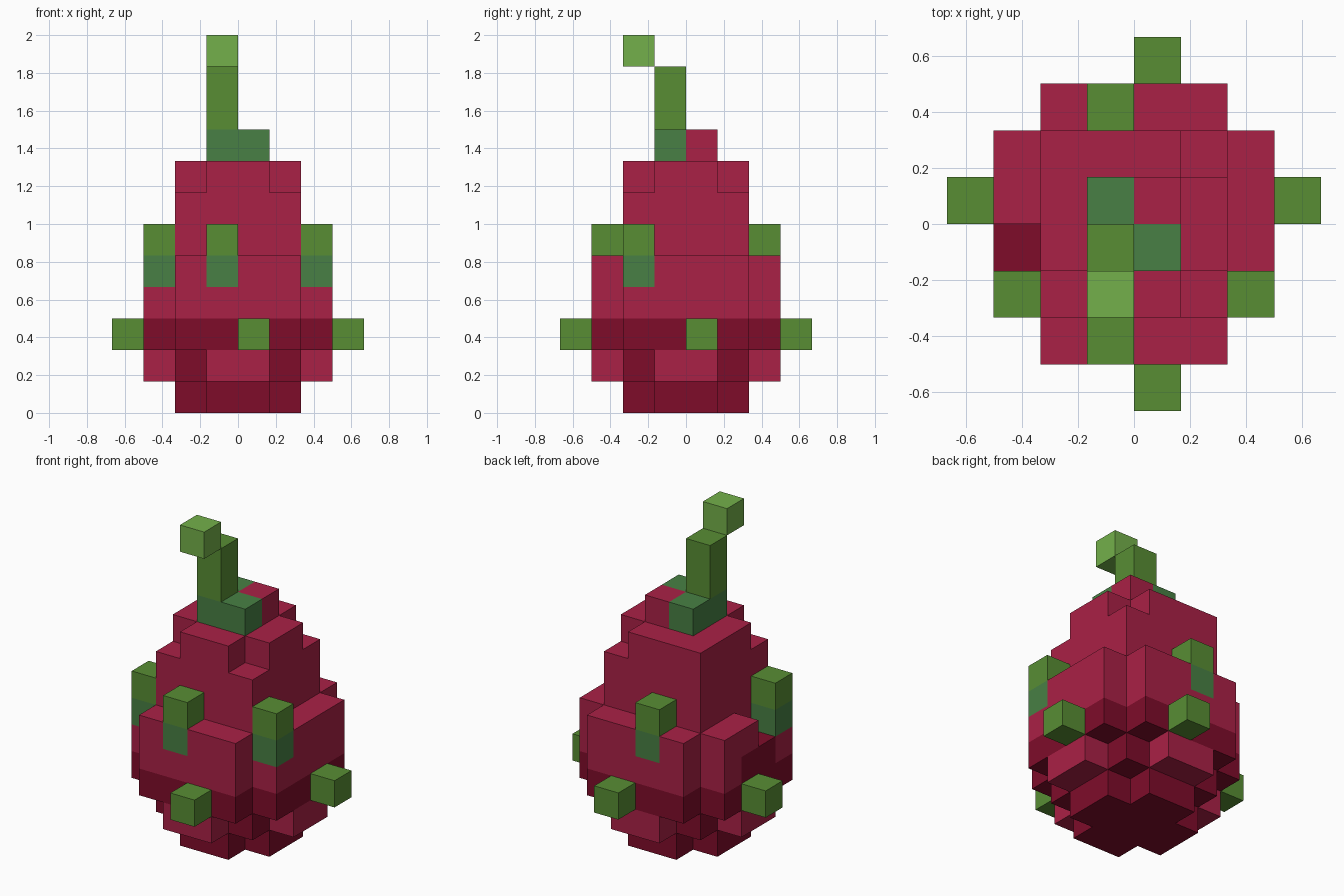
import bpy, bmesh, math
from mathutils import Vector

if "Cube" in bpy.data.objects:
    bpy.data.objects.remove(bpy.data.objects["Cube"])

U = 1 / 6  # edge length of one block


def material(name, rgb):
    m = bpy.data.materials.new(name)
    m.diffuse_color = (*rgb, 1)
    m.use_nodes = True
    m.node_tree.nodes["Principled BSDF"].inputs["Base Color"].default_value = m.diffuse_color
    return m


RED = material("red skin", (0.402, 0.015, 0.061))
DARK = material("dark red skin", (0.212, 0.0037, 0.023))
GREEN = material("leaf green", (0.098, 0.270, 0.034))
TEAL = material("deep green", (0.065, 0.216, 0.058))
LIGHT = material("light green", (0.174, 0.434, 0.069))


def block(x0, x1, y0, y1, z):
    return {(x, y, z) for x in range(x0, x1 + 1) for y in range(y0, y1 + 1)}


def plus(r, z):
    """Square layer of half width r with its four corners cut off."""
    return block(-r, r - 1, 1 - r, r - 2, z) | block(1 - r, r - 2, -r, r - 1, z)


parts = {}


def part(name, cells, mat):
    parts.setdefault(name, {}).update({c: mat for c in cells})


# Fruit body, from the base up
part("fruit_body", plus(2, 0) | plus(3, 2), DARK)
part("fruit_body", plus(3, 3) | plus(3, 4), RED)
part("fruit_body", block(-3, 2, -1, 0, 1) | block(-1, 0, -3, 2, 1), RED)
part("fruit_body", block(-2, 1, -2, 1, 1), DARK)
for z in (5, 6):
    part("fruit_body", block(-2, 1, -2, 1, z), RED)
part("fruit_body", plus(2, 7) | {(-2, 1, 7)} | {(0, 0, 8)}, RED)

# Dent on the left side
part("fruit_body", block(-3, -3, -1, 0, 3), DARK)
del parts["fruit_body"][(-3, -1, 4)]

# Upper scales standing on deep green roots
for i, (x, y) in enumerate([(-3, -2), (2, -2), (-1, -3), (-1, 2)]):
    parts["fruit_body"].pop((x, y, 4), None)
    part(f"upper_scale_{i + 1}", {(x, y, 4)}, TEAL)
    part(f"upper_scale_{i + 1}", {(x, y, 5)}, GREEN)

# Lower scales sticking out sideways
for i, (x, y) in enumerate([(0, -4), (0, 3), (-4, 0), (3, 0)]):
    part(f"lower_scale_{i + 1}", {(x, y, 2)}, GREEN)

# Stem with its collar and tip
part("stem_collar", {(-1, -1, 8), (0, -1, 8), (-1, 0, 8)}, TEAL)
part("stem", {(-1, -1, 9), (-1, -1, 10)}, GREEN)
part("stem_tip", {(-1, -2, 11)}, LIGHT)

occupied = {c for cells in parts.values() for c in cells}


def build(name, cells):
    """Make the exposed block faces of one part and merge the flat ones."""
    mats = list(dict.fromkeys(cells.values()))
    bm = bmesh.new()
    verts = {}
    for cell, mat in cells.items():
        for axis in range(3):
            for side in (0, 1):
                n = list(cell)
                n[axis] += 2 * side - 1
                if tuple(n) in occupied:
                    continue
                corners = []
                for a, b in ((0, 0), (1, 0), (1, 1), (0, 1)):
                    p = list(cell)
                    p[axis] += side
                    p[(axis + 1) % 3] += a
                    p[(axis + 2) % 3] += b
                    p = tuple(p)
                    if p not in verts:
                        verts[p] = bm.verts.new(Vector(p) * U)
                    corners.append(verts[p])
                face = bm.faces.new(corners if side else corners[::-1])
                face.material_index = mats.index(mat)
    bmesh.ops.dissolve_limit(bm, angle_limit=math.radians(1), verts=bm.verts[:],
                             edges=bm.edges[:], delimit={'MATERIAL'})
    mesh = bpy.data.meshes.new(name)
    bm.to_mesh(mesh)
    bm.free()
    for m in mats:
        mesh.materials.append(m)
    bpy.context.collection.objects.link(bpy.data.objects.new(name, mesh))


for name, cells in parts.items():
    build(name, cells)
